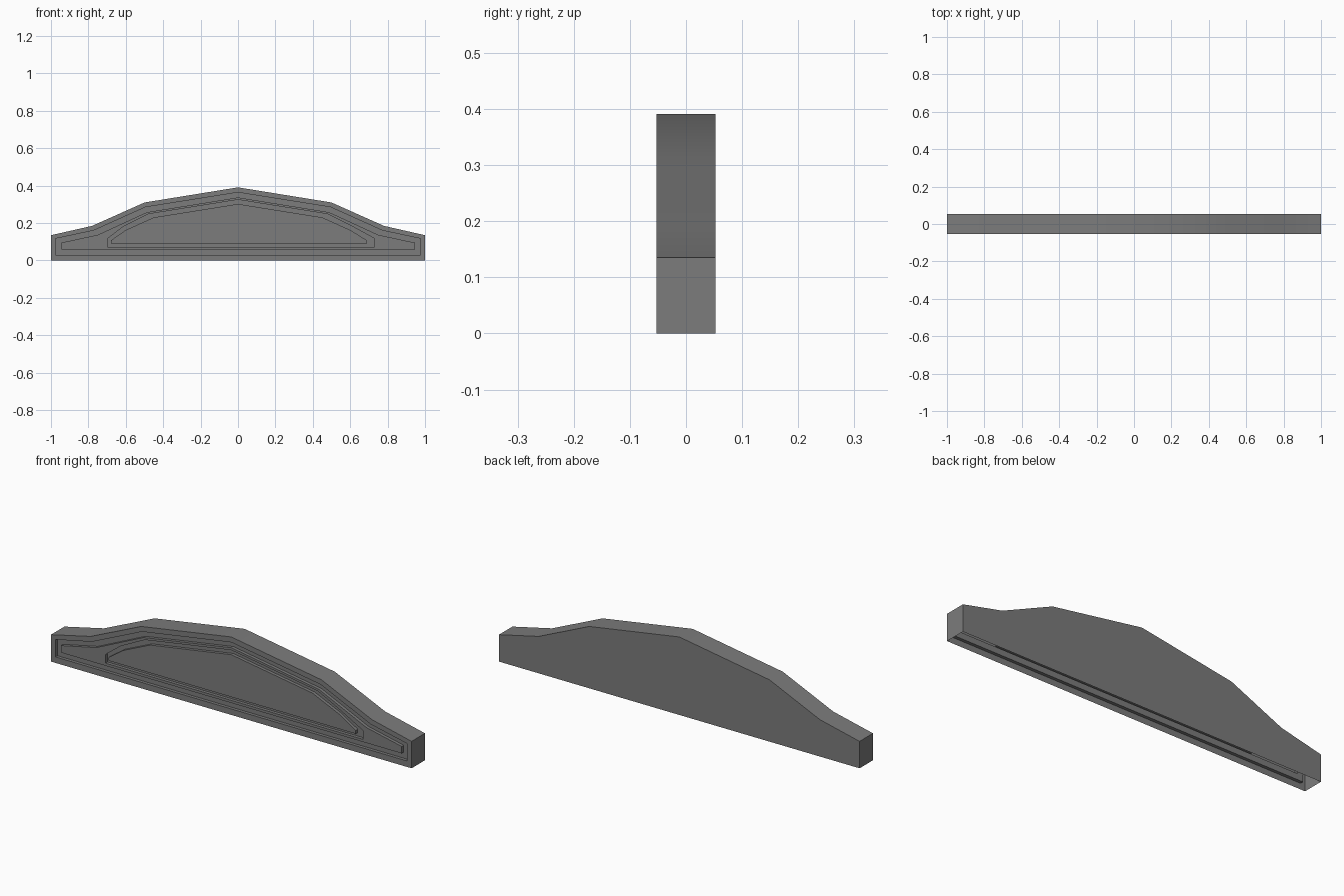
import bpy, bmesh, math

if "Cube" in bpy.data.objects:
    bpy.data.objects.remove(bpy.data.objects["Cube"])

FRONT, BACK, GROOVE = -0.053, 0.053, -0.037


def full(half, right=None):
    """Mirror a left-half profile (base corner ... apex) into a closed 9-point outline."""
    mirrored = [(-x, z) for x, z in reversed(half[:-1])]
    if right:  # the inner panel reaches slightly further on the right
        mirrored[-2:] = [(right, z) for _, z in mirrored[-2:]]
    return half + mirrored


outline = full([(-1, 0), (-1, .135), (-.78, .185), (-.5, .31), (0, .391)])
groove_a_out = full([(-.975, .03), (-.975, .117), (-.773, .16), (-.495, .285), (0, .364)])
groove_a_in = full([(-.945, .06), (-.945, .095), (-.75, .137), (-.487, .258), (0, .337)])
groove_b_out = full([(-.697, .073), (-.697, .117), (-.615, .18), (-.48, .248), (0, .325)], .73)
groove_b_in = full([(-.68, .09), (-.68, .107), (-.6, .163), (-.45, .23), (0, .302)], .69)

bm = bmesh.new()


def ring(points, y):
    return [bm.verts.new((x, y, z)) for x, z in points]


def bridge(a, b, skip_base=False):
    n = len(a)
    for i in range(n - 1 if skip_base else n):
        j = (i + 1) % n
        bm.faces.new((a[i], a[j], b[j], b[i]))


# back panel and outer rim, open underneath
rings = [ring(outline, BACK), ring(outline, FRONT)]
bm.faces.new(rings[0])
bridge(rings[0], rings[1], skip_base=True)

# front frame with two sunken grooves
for outer, inner in ((groove_a_out, groove_a_in), (groove_b_out, groove_b_in)):
    for pts, y in ((outer, FRONT), (outer, GROOVE), (inner, GROOVE), (inner, FRONT)):
        rings.append(ring(pts, y))
        bridge(rings[-2], rings[-1])

# centre panel
bm.faces.new(list(reversed(rings[-1])))

# make the back panel face backwards and everything else follow it
bmesh.ops.recalc_face_normals(bm, faces=bm.faces)
bm.faces.ensure_lookup_table()
if bm.faces[0].normal.y < 0:
    bmesh.ops.reverse_faces(bm, faces=bm.faces)

mesh = bpy.data.meshes.new("pediment_panel")
bm.to_mesh(mesh)
bm.free()
panel = bpy.data.objects.new("pediment_panel", mesh)
bpy.context.collection.objects.link(panel)

# dark grey finish
finish = bpy.data.materials.new("dark_grey")
finish.diffuse_color = (0.2, 0.2, 0.2, 1)
finish.use_nodes = True
finish.node_tree.nodes["Principled BSDF"].inputs["Base Color"].default_value = finish.diffuse_color
mesh.materials.append(finish)

# smooth the shallow bends of the rim, keep the corners crisp
bpy.context.view_layer.objects.active = panel
panel.select_set(True)
bpy.ops.object.shade_smooth_by_angle(angle=math.radians(30))
